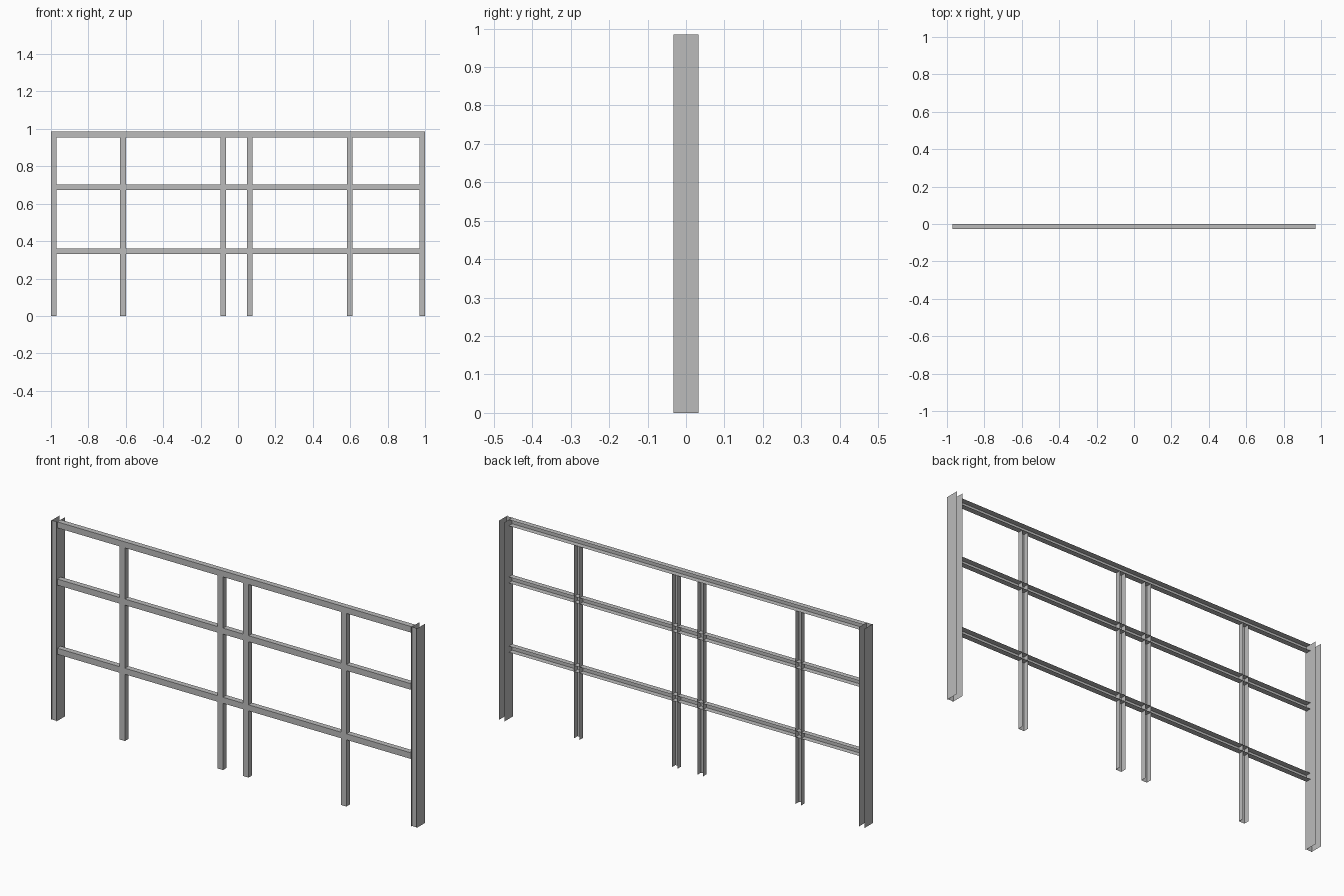
import bpy
import bmesh
from mathutils import Vector

cube = bpy.data.objects.get("Cube")
if cube:
    bpy.data.objects.remove(cube, do_unlink=True)

steel = bpy.data.materials.new("grey steel")
steel.use_nodes = True
GREY = (0.5, 0.5, 0.5, 1)
steel.diffuse_color = GREY
steel.node_tree.nodes["Principled BSDF"].inputs["Base Color"].default_value = GREY

W = 0.03                    # width of every section
FRONT, BACK = -0.027, 0.0   # web plane and flange tips of the channels
DEEP = 0.033                # half depth of the end post flanges
HEIGHT = 0.985


def sheet_section(name, strips, start, length):
    """Sweep each open strip of points along a length vector."""
    bm = bmesh.new()
    for strip in strips:
        verts = [bm.verts.new(Vector(start) + Vector(p)) for p in strip]
        edges = [bm.edges.new(pair) for pair in zip(verts, verts[1:])]
        swept = bmesh.ops.extrude_edge_only(bm, edges=edges)["geom"]
        bmesh.ops.translate(bm, vec=length,
                            verts=[g for g in swept if isinstance(g, bmesh.types.BMVert)])
    bmesh.ops.recalc_face_normals(bm, faces=bm.faces)
    mesh = bpy.data.meshes.new(name)
    bm.to_mesh(mesh)
    bm.free()
    mesh.materials.append(steel)
    obj = bpy.data.objects.new(name, mesh)
    bpy.context.collection.objects.link(obj)
    return obj


# End posts: two deep flanges joined by a web near the front
for side, x in (("right", -1), ("left", 1 - W)):
    flanges = [[(fx, -DEEP, 0), (fx, FRONT, 0), (fx, DEEP, 0)] for fx in (0, W)]
    web = [(0, FRONT, 0), (W, FRONT, 0)]
    sheet_section(f"{side}_end_post", flanges + [web], (x, 0, 0), (0, 0, HEIGHT))

# Inner posts: channels open to the back
channel = [(0, BACK, 0), (0, FRONT, 0), (W, FRONT, 0), (W, BACK, 0)]
for i, x in enumerate((-0.63, -0.093, 0.047, 0.582)):
    sheet_section(f"inner_post_{i + 1}", [channel], (x, 0, 0), (0, 0, HEIGHT - W))

# Rails: the same channel turned on its side
rail = [(0, y, x) for x, y, _ in channel]
for name, z in (("lower", 0.33), ("middle", 0.672), ("top", HEIGHT - W)):
    sheet_section(f"{name}_rail", [rail], (W - 1, 0, z), (2 - 2 * W, 0, 0))
